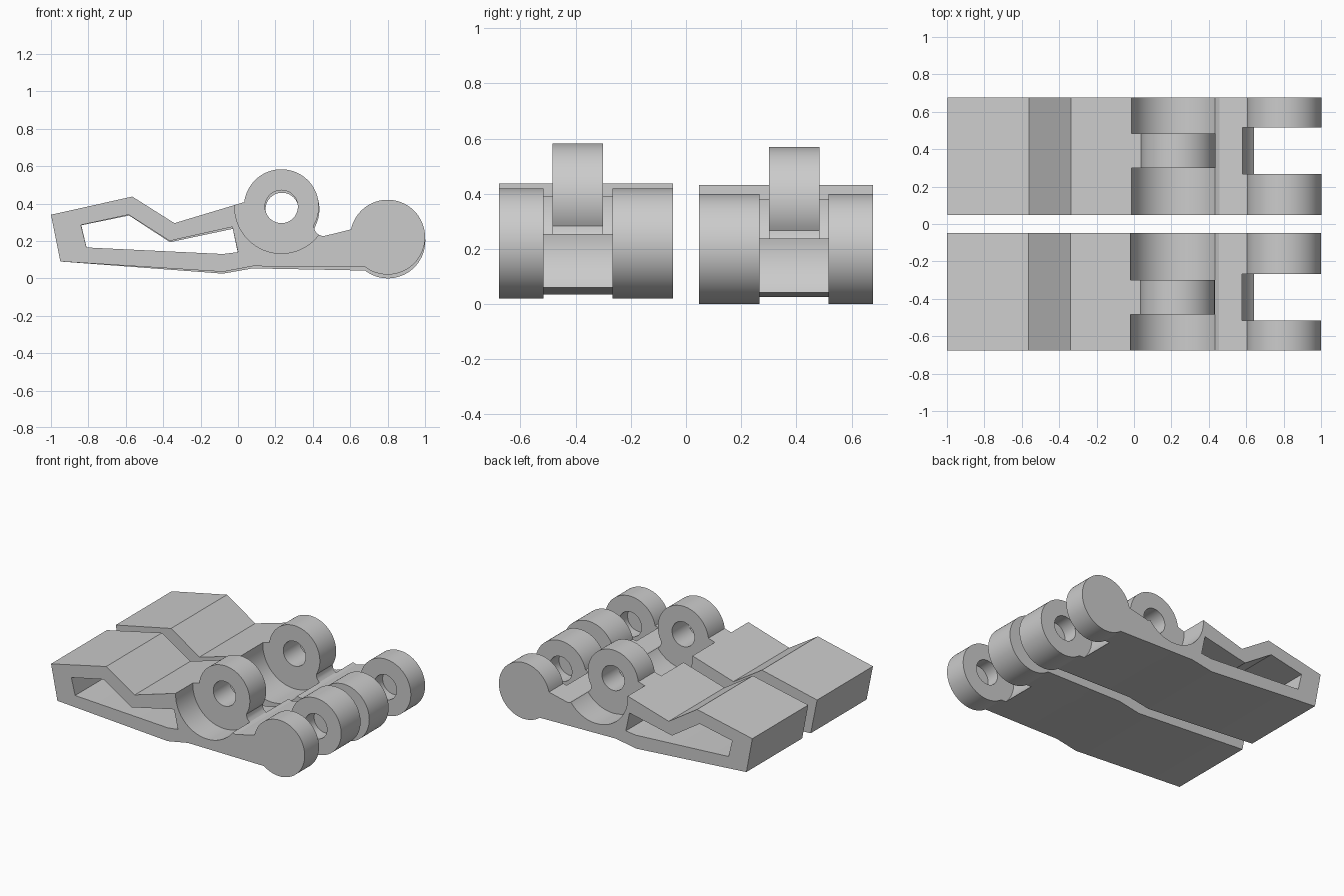
import bpy
import bmesh
from math import cos, sin, radians
from mathutils import Matrix, Vector

cube = bpy.data.objects.get("Cube")
if cube:
    bpy.data.objects.remove(cube)

metal = bpy.data.materials.new("light_grey")
metal.use_nodes = True
grey = (0.6, 0.6, 0.6, 1)
metal.diffuse_color = grey
metal.node_tree.nodes["Principled BSDF"].inputs["Base Color"].default_value = grey

EYE, EYE_R = (0.232, 0.383), 0.2      # raised hinge eye
LUG, LUG_R = (0.8, 0.22), 0.2         # end lugs
PIN_R = 0.088
INNER, OUTER = 0.048, 0.677           # link edges, distance from the middle


def arc(centre, r, start, end, n):
    steps = [radians(start + (end - start) * i / n) for i in range(n + 1)]
    return [(centre[0] + r * cos(a), centre[1] + r * sin(a)) for a in steps]


def circle(centre, r, n=64):
    return arc(centre, r, 0, 360 * (n - 1) / n, n - 1)


def prism(name, outline, y0, y1):
    """Extrude an x-z outline from y0 to y1."""
    bm = bmesh.new()
    face = bm.faces.new([bm.verts.new((x, y0, z)) for x, z in outline])
    out = bmesh.ops.extrude_face_region(bm, geom=[face])
    moved = [v for v in out["geom"] if isinstance(v, bmesh.types.BMVert)]
    bmesh.ops.translate(bm, verts=moved, vec=(0, y1 - y0, 0))
    bmesh.ops.recalc_face_normals(bm, faces=bm.faces)
    mesh = bpy.data.meshes.new(name)
    bm.to_mesh(mesh)
    bm.free()
    obj = bpy.data.objects.new(name, mesh)
    bpy.context.collection.objects.link(obj)
    return obj


# Side outline: folded plate, hinge eye with a fillet, end lug, underside
body = [(-0.95, 0.09), (-1, 0.34), (-0.565, 0.437), (-0.34, 0.295)]
body += arc(EYE, EYE_R, 173, -30, 48)
body += [(0.409, 0.262), (0.415, 0.249), (0.43, 0.234), (0.455, 0.225)]
body += arc(LUG, LUG_R, 168, -127, 64)
body += [(0.08, 0.065), (-0.08, 0.035)]

slot = [(-0.84, 0.285), (-0.585, 0.34), (-0.365, 0.2), (-0.03, 0.275),
        (0, 0.14), (-0.08, 0.13), (-0.81, 0.165)]


def make_link(name, side):
    link = prism(name, body, side * INNER, side * OUTER)
    link.data.materials.append(metal)
    # Cut the slot, eye hole, valleys beside the eye, lug gap and blind pin holes
    cuts = [
        (slot, 0, 1),
        (circle(EYE, PIN_R), 0, 1),
        (circle(EYE, 0.25), 0, 0.3),
        (circle(EYE, 0.25), 0.484, 1),
        (circle(LUG, 0.225), 0.266, 0.516),
        (circle(LUG, PIN_R), 0.16, 0.61),
    ]
    cutters = []
    for outline, y0, y1 in cuts:
        cutter = prism("cutter", outline, side * y0, side * y1)
        cutter.hide_render = True
        mod = link.modifiers.new("cut", "BOOLEAN")
        mod.operation, mod.solver, mod.object = "DIFFERENCE", "EXACT", cutter
        cutters.append(cutter)
    graph = bpy.context.evaluated_depsgraph_get()
    result = bpy.data.meshes.new_from_object(link.evaluated_get(graph))
    link.modifiers.clear()
    link.data = result
    for cutter in cutters:
        bpy.data.objects.remove(cutter)
    return link


front_link = make_link("front_link", -1)
back_link = make_link("back_link", 1)

# The back link droops slightly towards its lugs
pivot = Matrix.Translation(Vector((-0.95, 0, 0.09)))
back_link.data.transform(pivot @ Matrix.Rotation(0.0114, 4, "Y") @ pivot.inverted())

bpy.ops.object.select_all(action="DESELECT")
for link in (front_link, back_link):
    link.select_set(True)
bpy.context.view_layer.objects.active = front_link
bpy.ops.object.shade_smooth_by_angle(angle=radians(25))
